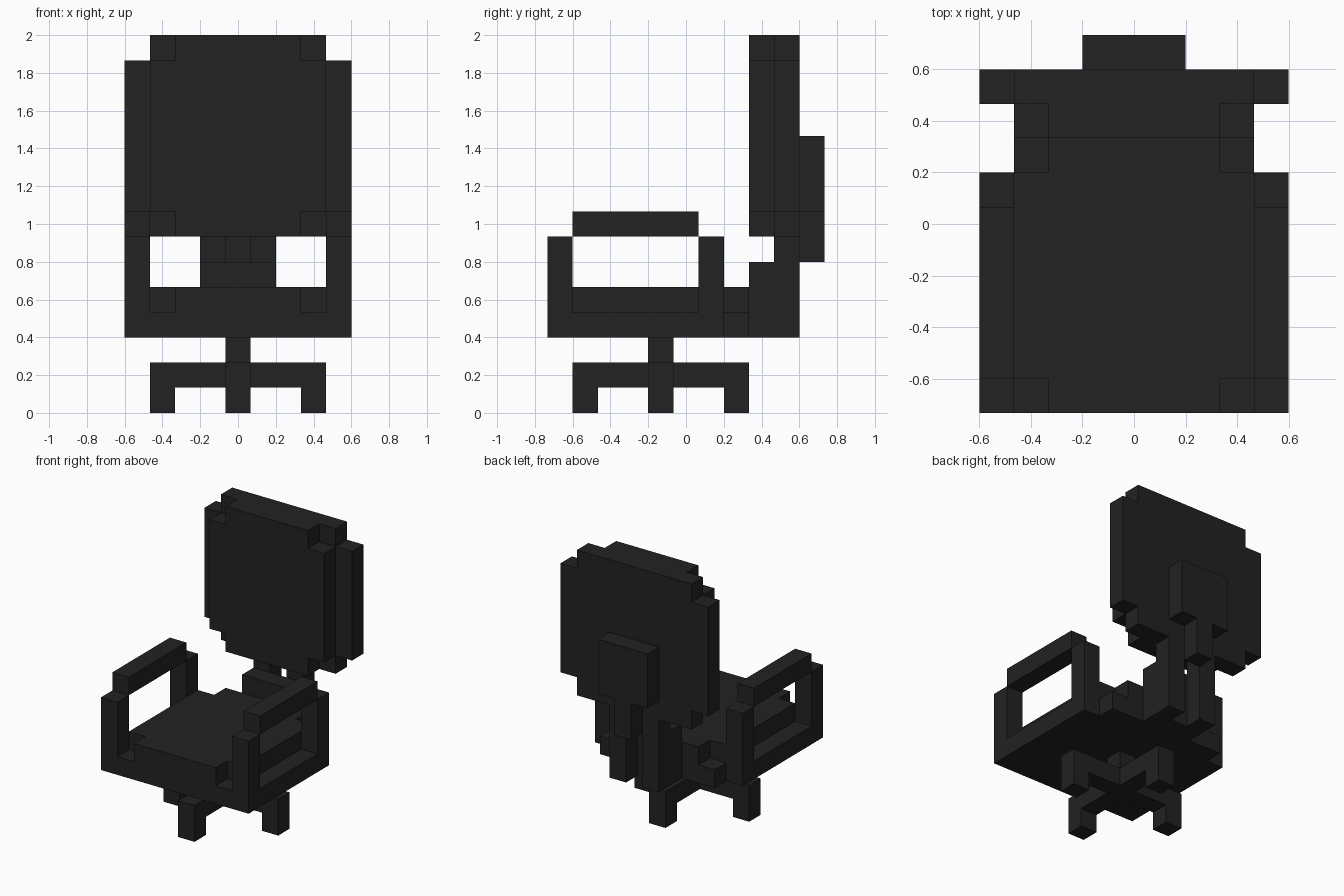
import bpy, bmesh, math
from mathutils import Vector

if "Cube" in bpy.data.objects:
    bpy.data.objects.remove(bpy.data.objects["Cube"])

U = 2 / 15  # block size: the chair is 9 x 11 x 15 blocks

mat = bpy.data.materials.new("charcoal black")
mat.diffuse_color = (0.016, 0.016, 0.016, 1)
mat.use_nodes = True
mat.node_tree.nodes["Principled BSDF"].inputs["Base Color"].default_value = mat.diffuse_color


def box(x0, x1, y0, y1, z0, z1, mirror=False):
    """Block cells filled by a box given by its edges in block units."""
    cells = {(x, y, z)
             for x in range(round(x0 + 4.5), round(x1 + 4.5))
             for y in range(round(y0 + 5.5), round(y1 + 5.5))
             for z in range(z0, z1)}
    if mirror:
        cells |= {(8 - x, y, z) for x, y, z in cells}
    return cells


parts = {
    # four-footed cross with a short post
    "base": box(-3.5, 3.5, -1.5, -0.5, 1, 2) | box(-0.5, 0.5, -4.5, 2.5, 1, 2)
    | box(2.5, 3.5, -1.5, -0.5, 0, 1, True)
    | box(-0.5, 0.5, -4.5, -3.5, 0, 1) | box(-0.5, 0.5, 1.5, 2.5, 0, 1)
    | box(-0.5, 0.5, -1.5, -0.5, 2, 3),
    # cushion with notched top corners
    "seat": box(-3.5, 3.5, -5.5, 2.5, 3, 4) | box(-3.5, 3.5, -4.5, 1.5, 4, 5)
    | box(-2.5, 2.5, -5.5, 2.5, 4, 5),
    # open arm frames
    "armrests": box(3.5, 4.5, -5.5, 1.5, 3, 4, True)
    | box(3.5, 4.5, -5.5, -4.5, 4, 7, True)
    | box(3.5, 4.5, 0.5, 1.5, 4, 7, True)
    | box(3.5, 4.5, -4.5, 0.5, 7, 8, True),
    # bracket from the seat up to the back
    "back_support": box(-1.5, 1.5, 2.5, 3.5, 3, 6)
    | box(0.5, 1.5, 3.5, 4.5, 3, 7, True)
    | box(-0.5, 0.5, 4.5, 5.5, 6, 8) | box(-1.5, 1.5, 4.5, 5.5, 8, 11),
    # two-layer backrest with stepped corners
    "backrest": box(-3.5, 3.5, 2.5, 3.5, 8, 14) | box(-2.5, 2.5, 2.5, 3.5, 7, 15)
    | box(-3.5, 3.5, 3.5, 4.5, 7, 15) | box(-4.5, 4.5, 3.5, 4.5, 8, 14),
}
filled = set().union(*parts.values())


def build(name, cells):
    """Skin only the outer faces of the cells, then merge flat areas."""
    bm = bmesh.new()
    verts = {}
    for c in sorted(cells):
        for axis in range(3):
            for side in (0, 1):
                n = list(c)
                n[axis] += 2 * side - 1
                if tuple(n) in filled:
                    continue
                loop = []
                for a, b in ((0, 0), (1, 0), (1, 1), (0, 1)):
                    p = list(c)
                    p[axis] += side
                    p[(axis + 1) % 3] += a
                    p[(axis + 2) % 3] += b
                    p = tuple(p)
                    if p not in verts:
                        verts[p] = bm.verts.new(
                            ((p[0] - 4.5) * U, (p[1] - 5.5) * U, p[2] * U))
                    loop.append(verts[p])
                bm.faces.new(loop if side else loop[::-1])
    bmesh.ops.dissolve_limit(bm, angle_limit=math.radians(1),
                             verts=bm.verts[:], edges=bm.edges[:])
    mesh = bpy.data.meshes.new(name)
    bm.to_mesh(mesh)
    bm.free()
    mesh.materials.append(mat)
    bpy.context.collection.objects.link(bpy.data.objects.new(name, mesh))


for name, cells in parts.items():
    build(name, cells)
